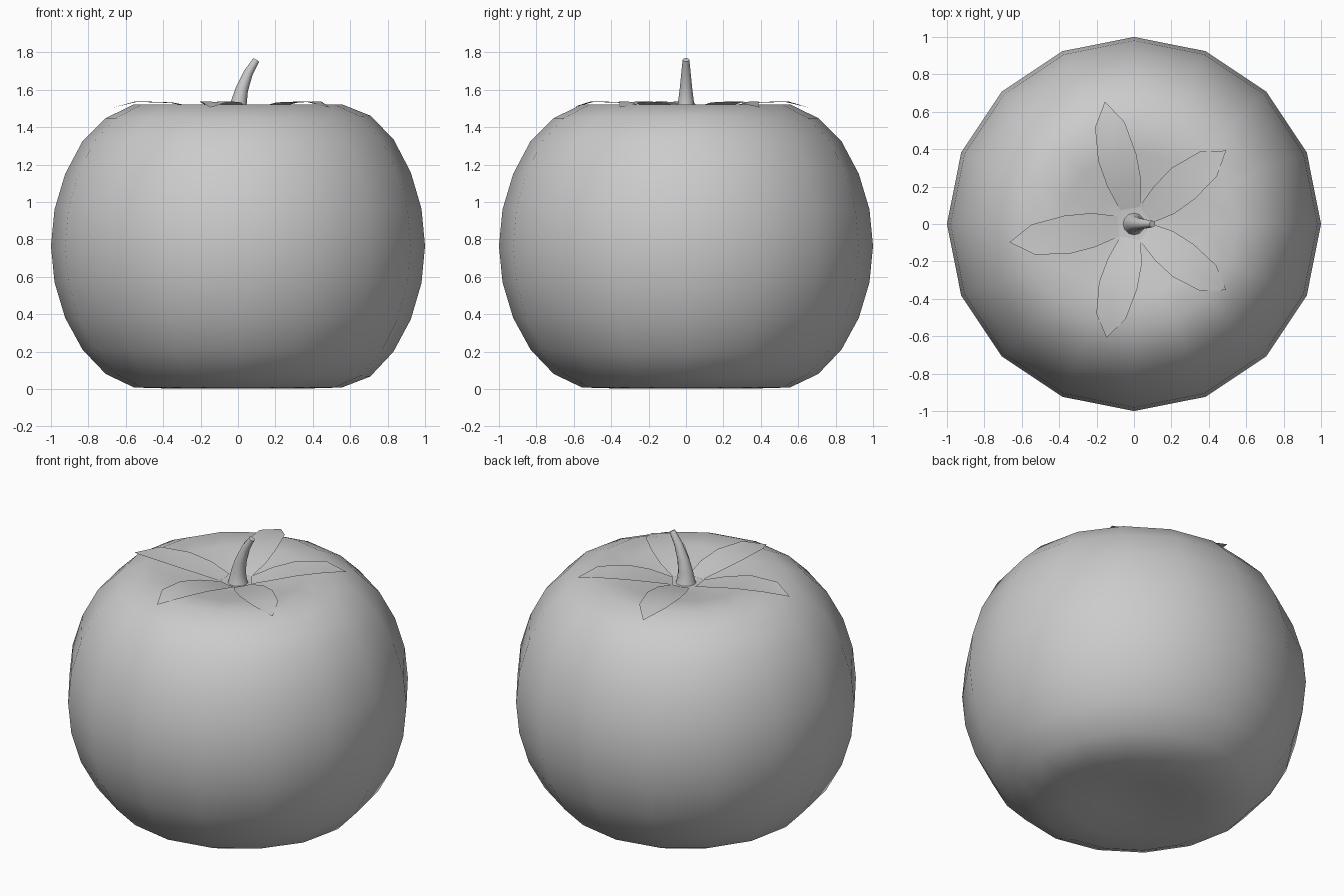
import bpy, bmesh, math
from mathutils import Vector, Matrix

if "Cube" in bpy.data.objects:
    bpy.data.objects.remove(bpy.data.objects["Cube"])


def finish(bm, name):
    bmesh.ops.recalc_face_normals(bm, faces=bm.faces)
    for f in bm.faces:
        f.smooth = True
    mesh = bpy.data.meshes.new(name)
    bm.to_mesh(mesh)
    bm.free()
    ob = bpy.data.objects.new(name, mesh)
    bpy.context.collection.objects.link(ob)
    return ob


def skin(bm, rings):
    # bridge successive closed rings of vertices
    for a, b in zip(rings, rings[1:]):
        n = len(a)
        for i in range(n):
            bm.faces.new((a[i], a[(i + 1) % n], b[(i + 1) % n], b[i]))


# Fruit: 16-sided squashed sphere with dimples at both poles
profile = [(.195, .02), (.383, .003), (.556, .008), (.707, .08), (.831, .21),
           (.924, .38), (.981, .57), (1, .765), (.981, .96), (.924, 1.15),
           (.831, 1.325), (.707, 1.448), (.556, 1.522), (.383, 1.512), (.195, 1.475)]
bm = bmesh.new()
rings = []
for r, z in profile:
    ring = []
    for i in range(16):
        a = i * math.tau / 16
        bulge = 1 + .02 * max(0, math.cos(a)) ** 4 * (.6 < r)
        ring.append(bm.verts.new((r * math.cos(a), r * math.sin(a),
                                  .765 + (z - .765) * bulge)))
    rings.append(ring)
skin(bm, rings)
for ring, z in ((rings[0], .04), (rings[-1], 1.45)):
    pole = bm.verts.new((0, 0, z))
    for i in range(16):
        bm.faces.new((pole, ring[i], ring[(i + 1) % 16]))
finish(bm, "fruit")

# Stem: tapered tube bending towards +x
path = [(0, 1.44, .065, 0), (0, 1.475, .052, 0), (.004, 1.53, .043, 8),
        (.02, 1.6, .034, 16), (.055, 1.69, .025, 26), (.098, 1.76, .018, 32)]
bm = bmesh.new()
rings = []
for x, z, r, tilt in path:
    m = Matrix.Translation((x, 0, z)) @ Matrix.Rotation(math.radians(tilt), 4, 'Y')
    rings.append([bm.verts.new(m @ Vector((r * math.cos(i * math.tau / 12),
                                           r * math.sin(i * math.tau / 12), 0)))
                  for i in range(12)])
skin(bm, rings)
bm.faces.new(rings[-1])
stem = finish(bm, "stem")
stem.data.polygons[len(stem.data.polygons) - 1].use_smooth = False

# Leaves: thin lopsided blades, some mirrored (distance, left, right, height)
stations = [(.085, .06, -.05, 1.468), (.22, .105, -.078, 1.505),
            (.365, .13, -.077, 1.532), (.545, .115, -.045, 1.538)]
tip = (.672, .039, 1.505)


def leaf(name, angle, scale, mirror):
    bm = bmesh.new()
    rot = Matrix.Rotation(math.radians(angle), 4, 'Z')
    s = scale

    def vert(u, v, z):
        return bm.verts.new(rot @ Vector((u * s, v * mirror, z)))

    rows = [(vert(u, a, z), vert(u, (a + b) / 2, z - .003), vert(u, b, z))
            for u, a, b, z in stations]
    for p, q in zip(rows, rows[1:]):
        for i in (0, 1):
            bm.faces.new((p[i], q[i], q[i + 1], p[i + 1]))
    end = vert(*tip)
    for i in (0, 1):
        bm.faces.new((rows[-1][i], end, rows[-1][i + 1]))
    bmesh.ops.recalc_face_normals(bm, faces=bm.faces)
    ob = finish(bm, name)
    if ob.data.polygons[0].normal.z < 0:
        ob.data.flip_normals()


for i, (angle, scale, mirror) in enumerate([(35, .935, 1), (100, 1, 1), (185, 1, 1),
                                            (260, .93, -1), (-32, .9, -1)]):
    leaf(f"leaf_{i + 1}", angle, scale, mirror)
